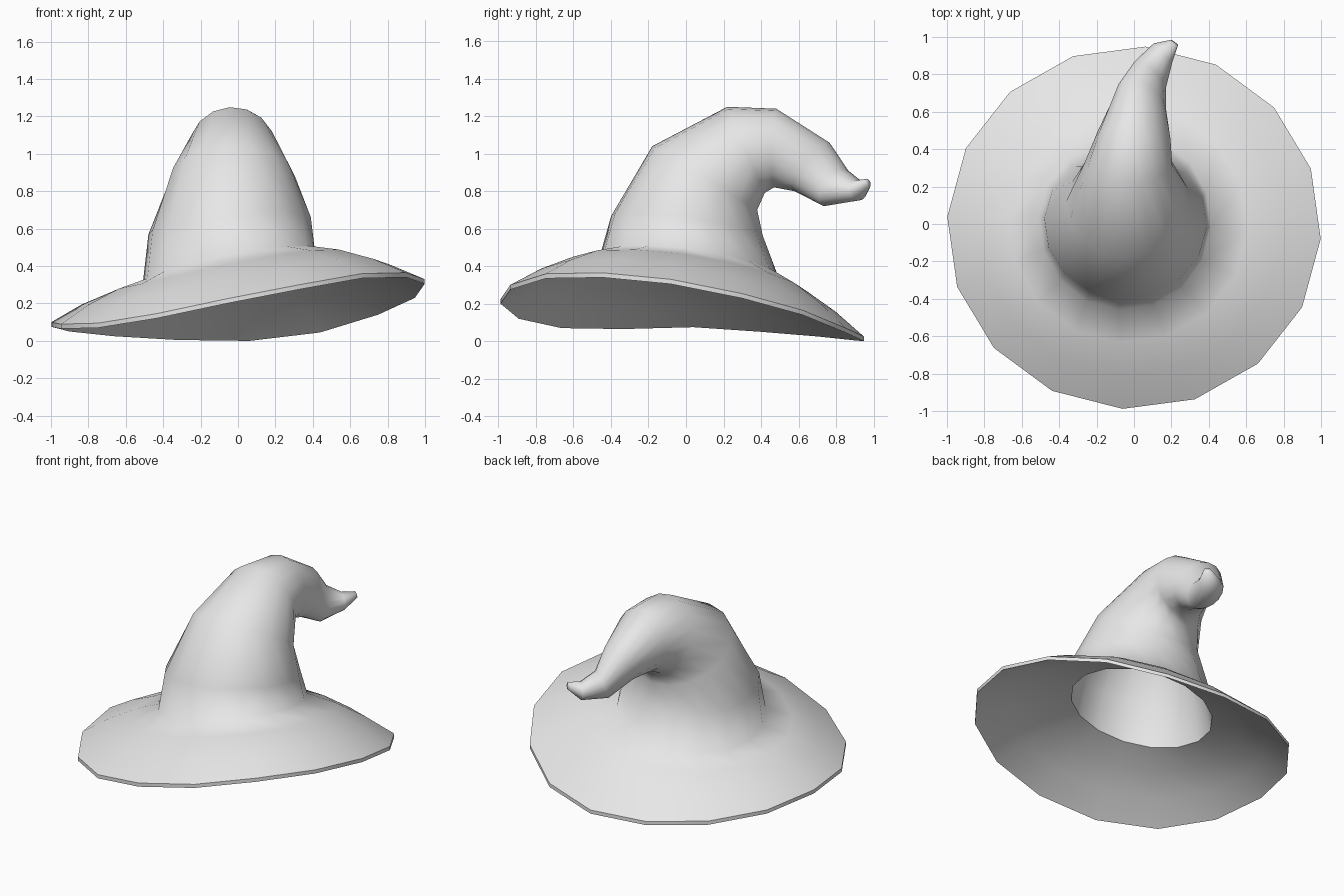
import bpy
import bmesh
import math
from mathutils import Vector

if "Cube" in bpy.data.objects:
    bpy.data.objects.remove(bpy.data.objects["Cube"], do_unlink=True)

SIDES = 16
THICK = 0.025
ANGLES = [math.radians(176.5 - 360 / SIDES * k) for k in range(SIDES)]

felt = bpy.data.materials.new("light_grey_felt")
felt.use_nodes = True
felt.diffuse_color = (0.8, 0.8, 0.8, 1)
felt.node_tree.nodes["Principled BSDF"].inputs["Base Color"].default_value = (0.8, 0.8, 0.8, 1)

# Crown sections: front (y, z), back (y, z), centre x, half width, tilt in z, skew in y
SECTIONS = [
    ((-0.46, 0.46), (0.49, 0.345), -0.05, 0.46, 0.2, 0),
    ((-0.40, 0.67), (0.41, 0.56), -0.045, 0.435, 0.1, 0),
    ((-0.18, 1.04), (0.38, 0.70), -0.03, 0.335, 0, 0),
    ((0.22, 1.25), (0.42, 0.79), -0.03, 0.235, 0, 0),
    ((0.48, 1.24), (0.47, 0.82), 0.0, 0.195, 0, 0.1),
    ((0.76, 1.06), (0.58, 0.80), 0.04, 0.13, 0, 0.4),
    ((0.84, 0.92), (0.74, 0.72), 0.085, 0.085, 0, 0.8),
    ((0.91, 0.86), (0.92, 0.75), 0.155, 0.05, 0, 1),
    ((0.965, 0.865), (0.975, 0.82), 0.215, 0.02, 0, 0.7),
]

# Height of the wavy brim edge, starting at the right and going round the back
RIM_HEIGHTS = [0.10, 0.075, 0.05, 0.03, 0.025, 0.07, 0.165, 0.255,
               0.33, 0.365, 0.36, 0.30, 0.225, 0.145, 0.095, 0.09]


def crown_ring(section, inset=0.0):
    """Tilted ellipse through the front and back points of a section."""
    front, back, x, width, tilt, skew = section
    f, b = Vector((x, *front)), Vector((x, *back))
    centre, depth = (f + b) / 2, (f - b) / 2
    depth -= depth.normalized() * inset
    side = Vector((1, -skew, tilt)) * (width - inset)
    return [centre + side * math.cos(a) - depth * math.sin(a) for a in ANGLES]


def lower(ring):
    return [p - Vector((0, 0, THICK)) for p in ring]


# Brim rings from the edge to the foot of the crown, slightly domed
rim = [Vector((math.cos(a), 0.97 * math.sin(a) - 0.02, z))
       for a, z in zip(ANGLES, RIM_HEIGHTS)]
foot = crown_ring(SECTIONS[0])
brim = []
for t in (0, 0.33, 0.67):
    dome = Vector((0, 0, 0.03 * math.sin(math.pi * t)))
    brim.append([p.lerp(q, t) + dome for p, q in zip(rim, foot)])

# One closed skin: lining, underside of the brim, edge, top of the brim, crown
lining = [crown_ring(s, THICK) for s in reversed(SECTIONS[1:6])]
opening = lower(crown_ring(SECTIONS[0], THICK))
underside = [lower(r) for r in reversed(brim)]
crown = [crown_ring(s) for s in SECTIONS]
rings = lining + [opening] + underside + brim + crown
hole_index = len(lining)
edge_index = hole_index + len(underside)
sharp_rings = (hole_index, edge_index, edge_index + 1)

bm = bmesh.new()
loops = [[bm.verts.new(p) for p in ring] for ring in rings]
for lo, hi in zip(loops, loops[1:]):
    for k in range(SIDES):
        n = (k + 1) % SIDES
        bm.faces.new((lo[k], lo[n], hi[n], hi[k]))
bm.faces.new(loops[0])
bm.faces.new(loops[-1])
bmesh.ops.recalc_face_normals(bm, faces=bm.faces)
for face in bm.faces:
    face.smooth = True

# Crisp brim edge and opening
for i in sharp_rings:
    for k in range(SIDES):
        bm.edges.get((loops[i][k], loops[i][(k + 1) % SIDES])).smooth = False

mesh = bpy.data.meshes.new("pointed_hat")
bm.to_mesh(mesh)
bm.free()
mesh.materials.append(felt)
hat = bpy.data.objects.new("pointed_hat", mesh)
bpy.context.collection.objects.link(hat)
